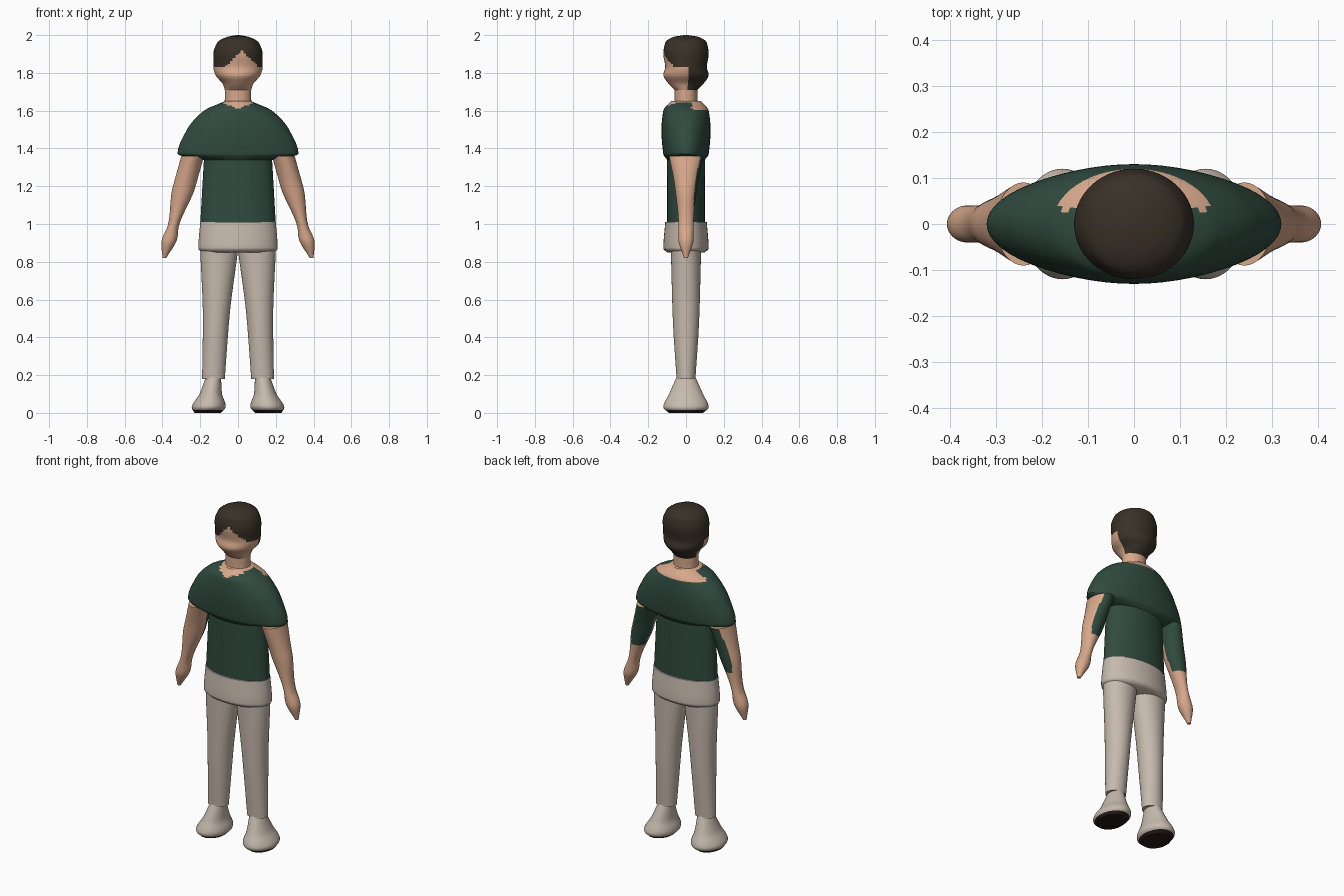
import bpy
import bmesh
from math import cos, sin, tau

cube = bpy.data.objects.get("Cube")
if cube:
    bpy.data.objects.remove(cube, do_unlink=True)

SEGMENTS = 56
RING_GAP = 0.008


def material(name, red, green, blue):
    mat = bpy.data.materials.new(name)
    mat.use_nodes = True
    colour = (red, green, blue, 1)
    mat.diffuse_color = colour
    shader = next(node for node in mat.node_tree.nodes if node.type == 'BSDF_PRINCIPLED')
    shader.inputs["Base Color"].default_value = colour
    return mat


skin = material("skin", .68, .39, .26)
hair = material("dark brown hair", .04, .03, .02)
green_cloth = material("dark green cloth", .03, .07, .05)
beige_cloth = material("beige cloth", .57, .49, .42)
sole_black = material("sole black", .02, .01, .01)


def mix(start, end, factor):
    return start + (end - start) * factor


def smooth_value(heights, values, z):
    """Smooth curve through the values that never overshoots them."""
    slopes = [(values[k + 1] - values[k]) / (heights[k + 1] - heights[k])
              for k in range(len(values) - 1)]
    tangents = [slopes[0]]
    for below, above in zip(slopes, slopes[1:]):
        turning = below * above <= 0
        tangents.append(0 if turning else 2 * below * above / (below + above))
    tangents.append(slopes[-1])
    k = max(i for i in range(len(slopes)) if i == 0 or heights[i] <= z)
    span = heights[k + 1] - heights[k]
    t = (z - heights[k]) / span
    ease = t * t * (3 - 2 * t)
    bend = tangents[k] * (1 - t) - tangents[k + 1] * t
    return mix(values[k], values[k + 1], ease) + span * t * (1 - t) * bend


def loft(name, sections, materials, colour_rule=None, bottom_x=0, top_x=0):
    """Stack ellipses through sections of (height, half width, half depth)."""
    heights, widths, depths = zip(*sections)
    low, high = heights[0], heights[-1]
    count = max(2, round((high - low) / RING_GAP))
    bm = bmesh.new()
    rings = []
    for level in range(count + 1):
        z = mix(low, high, level / count)
        centre = mix(bottom_x, top_x, level / count)
        width = smooth_value(heights, widths, z)
        depth = smooth_value(heights, depths, z)
        angles = [tau * i / SEGMENTS for i in range(SEGMENTS)]
        rings.append([bm.verts.new((centre + width * cos(a), depth * sin(a), z))
                      for a in angles])
    for lower, upper in zip(rings, rings[1:]):
        for i in range(SEGMENTS):
            bm.faces.new((lower[i - 1], lower[i], upper[i], upper[i - 1]))
    bm.faces.new(rings[0])
    bm.faces.new(rings[-1])
    bmesh.ops.recalc_face_normals(bm, faces=bm.faces[:])
    if colour_rule:
        for face in bm.faces:
            face.material_index = int(colour_rule(face.calc_center_median(), face.normal))
    mesh = bpy.data.meshes.new(name)
    bm.to_mesh(mesh)
    bm.free()
    for mat in materials:
        mesh.materials.append(mat)
    part = bpy.data.objects.new(name, mesh)
    bpy.context.collection.objects.link(part)
    bpy.ops.object.select_all(action='DESELECT')
    part.select_set(True)
    bpy.context.view_layer.objects.active = part
    bpy.ops.object.shade_smooth_by_angle(angle=0.7)


def is_hair(centre, normal):
    """Whole back of the head, and a peaked fringe at the front."""
    if centre.y > 0.01:
        return True
    return centre.z > max(1.83, 1.92 - abs(centre.x - 0.02))


def is_bare_neckline(centre, normal):
    """Wide scoop behind, small scoop in front."""
    across = abs(centre.x)
    if centre.y > 0.03:
        return centre.z > 1.6 and across < 0.16
    return centre.z > 1.61 + across / 3 and across < 0.08


def is_shoe_sole(centre, normal):
    return centre.z < 0.012


def is_sleeve(centre, normal):
    """Cloth behind and inside the upper arm, narrowing downwards."""
    outward = normal.x if centre.x > 0 else -normal.x
    return centre.z > 1.1 and normal.y - outward / 2 > 1.4 - 0.8 * (centre.z - 0.05)


# Head and neck
loft("head", [(1.71, .07, .06), (1.74, .08, .09), (1.79, .12, .12), (1.83, .13, .11),
              (1.9, .13, .12), (1.96, .11, .11), (1.99, .06, .07), (2, .01, .01)],
     [skin, hair], is_hair)
loft("neck", [(1.6, .08, .07), (1.66, .07, .06), (1.72, .07, .06)], [skin])

# Shirt: wide shoulder yoke over a narrower body
loft("shirt_shoulders", [(1.34, .19, .1), (1.37, .32, .12), (1.5, .27, .13),
                         (1.6, .18, .12), (1.65, .07, .08)],
     [green_cloth, skin], is_bare_neckline)
loft("shirt_body", [(1, .2, .1), (1.35, .18, .1)], [green_cloth])

# Trouser hips
loft("trouser_hips", [(.85, .19, .1), (.87, .21, .12), (1.01, .2, .11)], [beige_cloth])

# Paired limbs
for side, label in ((1, "left"), (-1, "right")):
    loft(label + "_trouser_leg", [(.18, .06, .05), (.5, .07, .07), (.86, .1, .08)],
         [beige_cloth], None, side * .13, side * .1)
    loft(label + "_shoe", [(0, .07, .09), (.03, .09, .12), (.1, .06, .09), (.19, .04, .05)],
         [beige_cloth, sole_black], is_shoe_sole, side * .16, side * .13)
    loft(label + "_arm", [(.82, .01, .01), (.92, .04, .04), (.99, .03, .04),
                          (1.2, .06, .06), (1.36, .06, .09)],
         [skin, green_cloth], is_sleeve, side * .39, side * .24)
